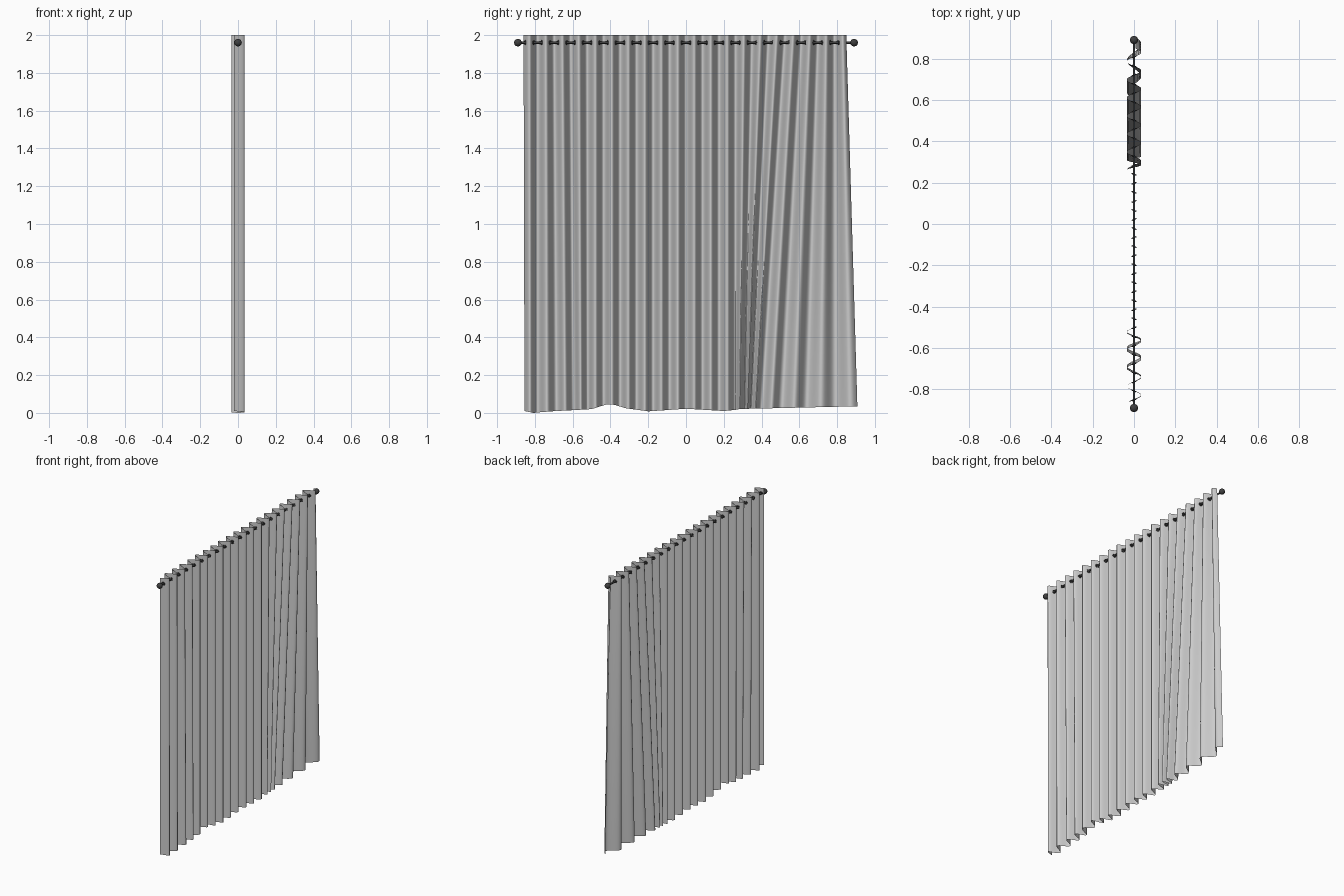
import bpy, bmesh, math
from mathutils import Vector, Matrix

if "Cube" in bpy.data.objects:
    bpy.data.objects.remove(bpy.data.objects["Cube"])

PITCH, AMP, ROD_Z = 0.0873, 0.035, 1.96
T0, T1, STEPS, ROWS = -9.85, 9.72, 352, 24


def lerp_table(table, v):
    """Smooth interpolation through (key, value) pairs."""
    if v <= table[0][0]:
        return table[0][1]
    for (a, fa), (b, fb) in zip(table, table[1:]):
        if v <= b:
            return fa + (fb - fa) * (v - a) / (b - a)
    return table[-1][1]


# Sideways drift of the folds at the hem, and the uneven hem height
DRIFT = [(-0.86, 0.005), (-0.78, 0), (-0.68, 0.015), (-0.60, 0.015), (-0.5, 0),
         (0.26, 0), (0.35, -0.04), (0.43, -0.09), (0.51, -0.125), (0.60, -0.11),
         (0.70, -0.06), (0.78, 0.0), (0.85, 0.06)]
HEM = [(-0.86, 0.01), (-0.81, 0.0), (-0.7, 0.01), (-0.5, 0.02), (-0.42, 0.045),
       (-0.38, 0.043), (-0.32, 0.025), (-0.2, 0.008), (0, 0.022), (0.2, 0.01),
       (0.3, 0.02), (0.6, 0.025), (0.86, 0.035)]


def curtain_point(t, f):
    """t = fold count along the rod, f = 0 at the top, 1 at the hem."""
    y = PITCH * t
    z = 2.0 + (lerp_table(HEM, y) - 2.0) * f
    return Vector((-AMP * math.cos(math.tau * t), y + lerp_table(DRIFT, y) * f, z))


def finish(bm, name, mat=None, angle=40):
    me = bpy.data.meshes.new(name)
    bm.to_mesh(me)
    bm.free()
    ob = bpy.data.objects.new(name, me)
    bpy.context.collection.objects.link(ob)
    if mat:
        me.materials.append(mat)
    bpy.ops.object.select_all(action='DESELECT')
    ob.select_set(True)
    bpy.context.view_layer.objects.active = ob
    bpy.ops.object.shade_smooth_by_angle(angle=math.radians(angle))
    return ob


dark = bpy.data.materials.new("dark_metal")
dark.diffuse_color = (0.05, 0.05, 0.05, 1)
dark.use_nodes = True
dark.node_tree.nodes["Principled BSDF"].inputs["Base Color"].default_value = dark.diffuse_color

# Pleated curtain sheet
bm = bmesh.new()
grid = [[bm.verts.new(curtain_point(T0 + (T1 - T0) * i / STEPS, r / ROWS))
         for i in range(STEPS + 1)] for r in range(ROWS + 1)]
for r in range(ROWS):
    for i in range(STEPS):
        bm.faces.new((grid[r][i], grid[r + 1][i], grid[r + 1][i + 1], grid[r][i + 1]))
finish(bm, "curtain", angle=80)

# Rod with ball finials
bm = bmesh.new()
bmesh.ops.create_cone(bm, cap_ends=True, segments=24, radius1=0.006, radius2=0.006,
                      depth=1.78, matrix=Matrix.Translation((0, 0, ROD_Z))
                      @ Matrix.Rotation(math.pi / 2, 4, 'X'))
finish(bm, "curtain_rod", dark)
for side, name in ((-1, "finial_left"), (1, "finial_right")):
    bm = bmesh.new()
    bmesh.ops.create_uvsphere(bm, u_segments=24, v_segments=16, radius=0.02,
                              matrix=Matrix.Translation((0, side * 0.89, ROD_Z)))
    finish(bm, name, dark)

# Eyelet rings where the rod passes through the cloth
bm = bmesh.new()
NU, NV, R_MAJOR, R_MINOR = 20, 8, 0.010, 0.003
k = math.ceil(T0 * 2 - 0.5)
while (k + 0.5) / 2 < T1:
    t = (k + 0.5) / 2
    slope = AMP * math.tau / PITCH * math.sin(math.tau * t)
    normal = Vector((1, -slope, 0)).normalized()
    place = Matrix.Translation((0, PITCH * t, ROD_Z)) @ normal.to_track_quat('Z', 'Y').to_matrix().to_4x4()
    ring = []
    for i in range(NU):
        a = math.tau * i / NU
        ring.append([])
        for j in range(NV):
            b = math.tau * j / NV
            rad = R_MAJOR + R_MINOR * math.cos(b)
            ring[-1].append(bm.verts.new(place @ Vector(
                (rad * math.cos(a), rad * math.sin(a), R_MINOR * math.sin(b)))))
    for i in range(NU):
        for j in range(NV):
            i2, j2 = (i + 1) % NU, (j + 1) % NV
            bm.faces.new((ring[i][j], ring[i2][j], ring[i2][j2], ring[i][j2]))
    k += 1
finish(bm, "eyelet_rings", dark, angle=80)
